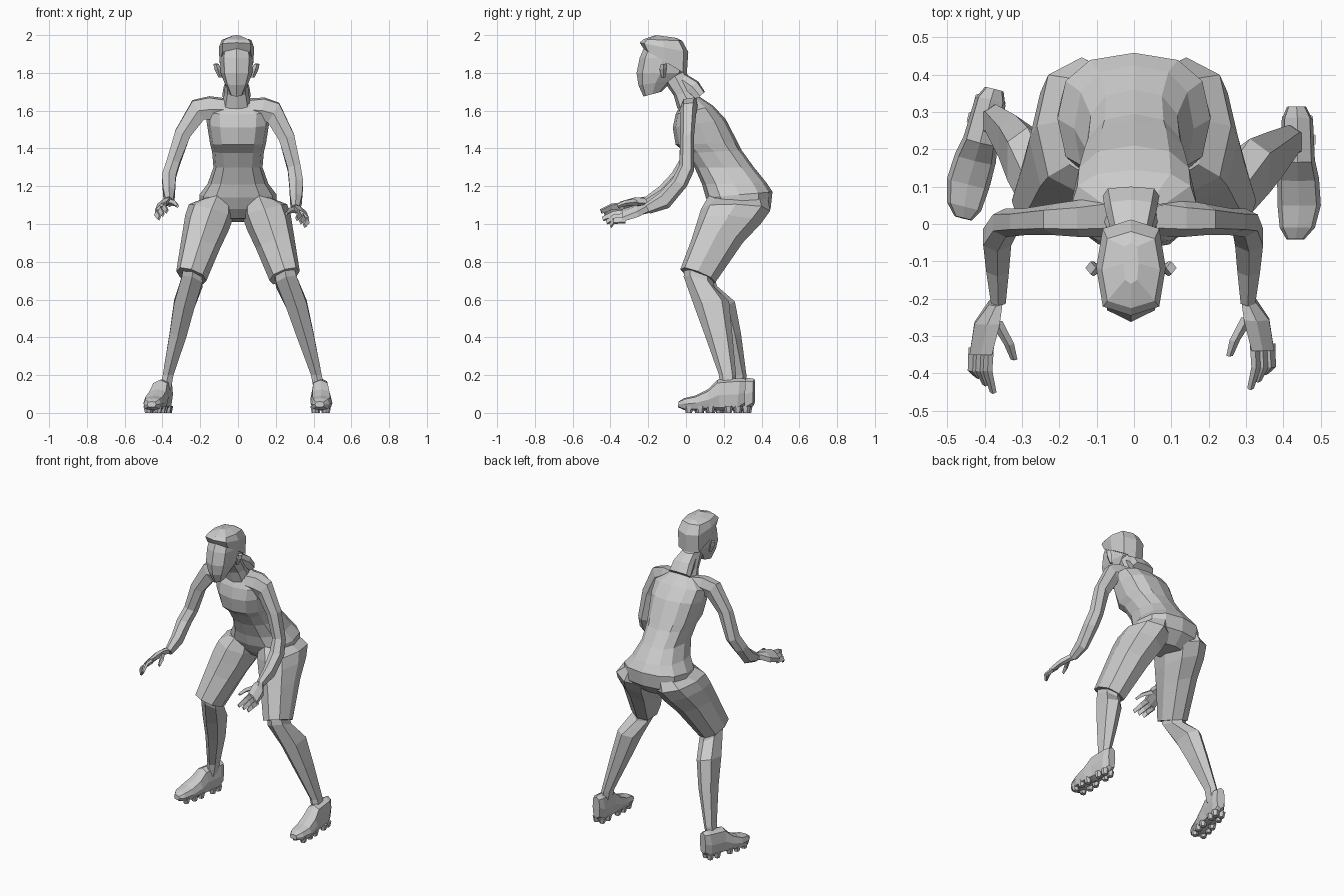
import bpy, bmesh, math
from mathutils import Vector, Matrix


def loft(name, secs, n=8, p=0.8, side=1, shift=(0, 0, 0), mat=None):
    """Skin rings. Section: (cx, front y, front z, back y, back z, half width x, half width z)."""
    bm = bmesh.new()
    rings = []
    for i, (cx, ya, za, yb, zb, ux, uz) in enumerate(secs):
        t = min(1, 1.4 * i / (len(secs) - 1)) if side < 0 else 0
        off = Vector(shift) * t
        mid = Vector((cx, (ya + yb) / 2, (za + zb) / 2))
        v = Vector((0, (yb - ya) / 2, (zb - za) / 2))
        u = Vector((ux, 0, uz))
        ring = []
        for k in range(n):
            a = 2 * math.pi * k / n - math.pi / 2
            c, s = math.cos(a), math.sin(a)
            c = math.copysign(abs(c) ** p, c) if abs(c) > 1e-6 else 0
            s = math.copysign(abs(s) ** p, s) if abs(s) > 1e-6 else 0
            q = mid + u * c + v * s
            q.x *= side
            ring.append(bm.verts.new(q + off))
        rings.append(ring)
    for r0, r1 in zip(rings, rings[1:]):
        for k in range(n):
            bm.faces.new((r0[k], r0[(k + 1) % n], r1[(k + 1) % n], r1[k]))
    bm.faces.new(rings[0])
    bm.faces.new(rings[-1])
    return finish(name, bm, mat)


def finish(name, bm, mat=None):
    if mat:
        bmesh.ops.transform(bm, matrix=mat, verts=bm.verts)
    bmesh.ops.recalc_face_normals(bm, faces=bm.faces)
    me = bpy.data.meshes.new(name)
    bm.to_mesh(me)
    bm.free()
    ob = bpy.data.objects.new(name, me)
    bpy.context.collection.objects.link(ob)
    return ob


# torso with bust, waist and hips
loft("torso", [
    (0, -.03, 1.63, .07, 1.675, .085, 0),
    (0, -.055, 1.58, .145, 1.625, .17, 0),
    (0, -.07, 1.51, .21, 1.555, .165, 0),
    (0, -.055, 1.42, .275, 1.43, .148, 0),
    (0, .0, 1.375, .295, 1.39, .137, 0),
    (0, .045, 1.30, .36, 1.30, .13, 0),
    (0, .085, 1.21, .425, 1.22, .16, 0),
    (0, .105, 1.14, .458, 1.17, .205, 0),
    (0, .14, 1.08, .448, 1.08, .205, 0),
    (0, .19, 1.03, .38, 1.01, .09, 0)], n=12)

# head, hair, neck, ponytail
hx = -.008
loft("head", [
    (hx, -.225, 1.675, -.13, 1.70, .034, 0),
    (hx, -.252, 1.735, -.07, 1.76, .064, 0),
    (hx, -.262, 1.80, -.005, 1.80, .084, 0),
    (hx, -.245, 1.88, .0, 1.88, .088, 0),
    (hx, -.215, 1.95, -.01, 1.93, .08, 0)])
loft("hair", [
    (hx, -.222, 1.925, .004, 1.79, .09, 0),
    (hx, -.245, 1.96, .012, 1.91, .093, 0),
    (hx, -.225, 1.978, -.02, 1.97, .078, 0),
    (hx, -.16, 2.0, -.05, 1.985, .02, 0)], p=.6)
loft("neck", [
    (hx, -.12, 1.76, .0, 1.81, .058, 0),
    (hx, -.065, 1.68, .04, 1.71, .064, 0),
    (hx, -.045, 1.61, .09, 1.64, .078, 0)])
loft("ponytail", [
    (hx, -.05, 1.74, -.01, 1.80, .05, 0),
    (hx, .0, 1.70, .065, 1.755, .068, 0),
    (hx, .05, 1.655, .1, 1.70, .076, 0)], p=.6)

for s, label in ((1, "right"), (-1, "left")):
    # ear
    loft(label + "_ear", [
        (.085 + s * hx, -.13, 1.775, -.11, 1.775, .01, 0),
        (.10 + s * hx, -.14, 1.82, -.10, 1.825, .018, 0),
        (.108 + s * hx, -.135, 1.845, -.10, 1.85, .014, 0)], n=4, side=s)

    # shorts leg
    loft(label + "_shorts_leg", [
        (.11, .12, 1.15, .43, 1.15, .085, -.02),
        (.14, .08, 1.08, .446, 1.07, .12, .03),
        (.165, .058, 1.01, .395, 1.0, .115, .04),
        (.195, .03, .92, .30, .90, .10, .04),
        (.247, -.03, .76, .155, .69, .08, .025)], side=s, p=.85)

    # lower leg
    loft(label + "_lower_leg", [
        (.24, -.01, .80, .14, .74, .055, .02),
        (.255, -.012, .72, .15, .67, .06, .02),
        (.31, .045, .56, .228, .59, .06, .015),
        (.355, .10, .41, .245, .42, .05, .01),
        (.415, .175, .2, .265, .2, .032, 0),
        (.43, .18, .12, .26, .12, .032, 0)], n=6, side=s, shift=(.045, .055, 0))

    # shoe and cleats, the left one turned outwards
    mat = Matrix.Identity(4)
    if s < 0:
        mat = (Matrix.Translation((-.40, .265, 0)) @ Matrix.Rotation(math.radians(-14), 4, 'Z')
               @ Matrix.Translation((.437, -.215, 0)))
    loft(label + "_shoe", [
        (.435, .312, .04, .315, .18, .026, 0),
        (.437, .27, .012, .285, .185, .042, 0),
        (.437, .18, .012, .165, .175, .047, 0),
        (.439, .13, .018, .115, .125, .056, 0),
        (.442, .05, .012, .05, .092, .058, 0),
        (.437, -.01, .015, -.01, .078, .047, 0),
        (.432, -.042, .03, -.04, .06, .024, 0)], p=.65, side=s, mat=mat)
    bm = bmesh.new()
    for y, w in ((.275, .02), (.225, .026), (.13, .03), (.075, .033), (.015, .028)):
        for d in (-w, w):
            m = Matrix.Translation((s * .438 + d, y, .018))
            bmesh.ops.create_cone(bm, segments=6, cap_ends=True, cap_tris=False, radius1=.017,
                                  radius2=.025, depth=.036, matrix=m)
    finish(label + "_cleats", bm, mat)

    # arm from shoulder to wrist
    loft(label + "_arm", [
        (.06, -.035, 1.605, .08, 1.625, 0, .05),
        (.13, -.035, 1.60, .065, 1.615, .012, .065),
        (.188, -.03, 1.585, .055, 1.595, .034, .055),
        (.258, -.03, 1.455, .042, 1.46, .044, .018),
        (.297, -.035, 1.31, .042, 1.28, .038, .008),
        (.308, -.075, 1.235, .005, 1.20, .042, 0),
        (.307, -.14, 1.165, -.09, 1.085, .034, 0),
        (.305, -.22, 1.105, -.19, 1.055, .022, 0)], n=6, side=s, shift=(-.058, 0, .035))

    # hand: palm, three fingers, thumb
    mv = Matrix.Translation((-.065, -.01, .04)) if s < 0 else None
    loft(label + "_palm", [
        (.305, -.21, 1.105, -.19, 1.06, .02, 0),
        (.328, -.26, 1.095, -.25, 1.045, .038, -.02),
        (.345, -.34, 1.065, -.34, 1.025, .034, -.025)], n=6, side=s, mat=mv)
    for i in range(3):
        x, z = .324 + .02 * i, 1.058 - .018 * i
        tip = -.445 + .02 * i
        loft(f"{label}_finger_{i + 1}", [
            (x, -.32, z + .018, -.32, z - .018, .014, -.01),
            (x + .003, -.385, z + .01, -.38, z - .022, .013, -.009),
            (x - .012, tip, z - .02, tip + .01, z - .043, .009, -.006)], n=4, p=.7, side=s, mat=mv)
    loft(label + "_thumb", [
        (.305, -.25, 1.095, -.25, 1.06, .018, 0),
        (.27, -.315, 1.085, -.305, 1.055, .014, 0),
        (.256, -.355, 1.065, -.35, 1.045, .009, 0)], n=4, p=.7, side=s, mat=mv)
